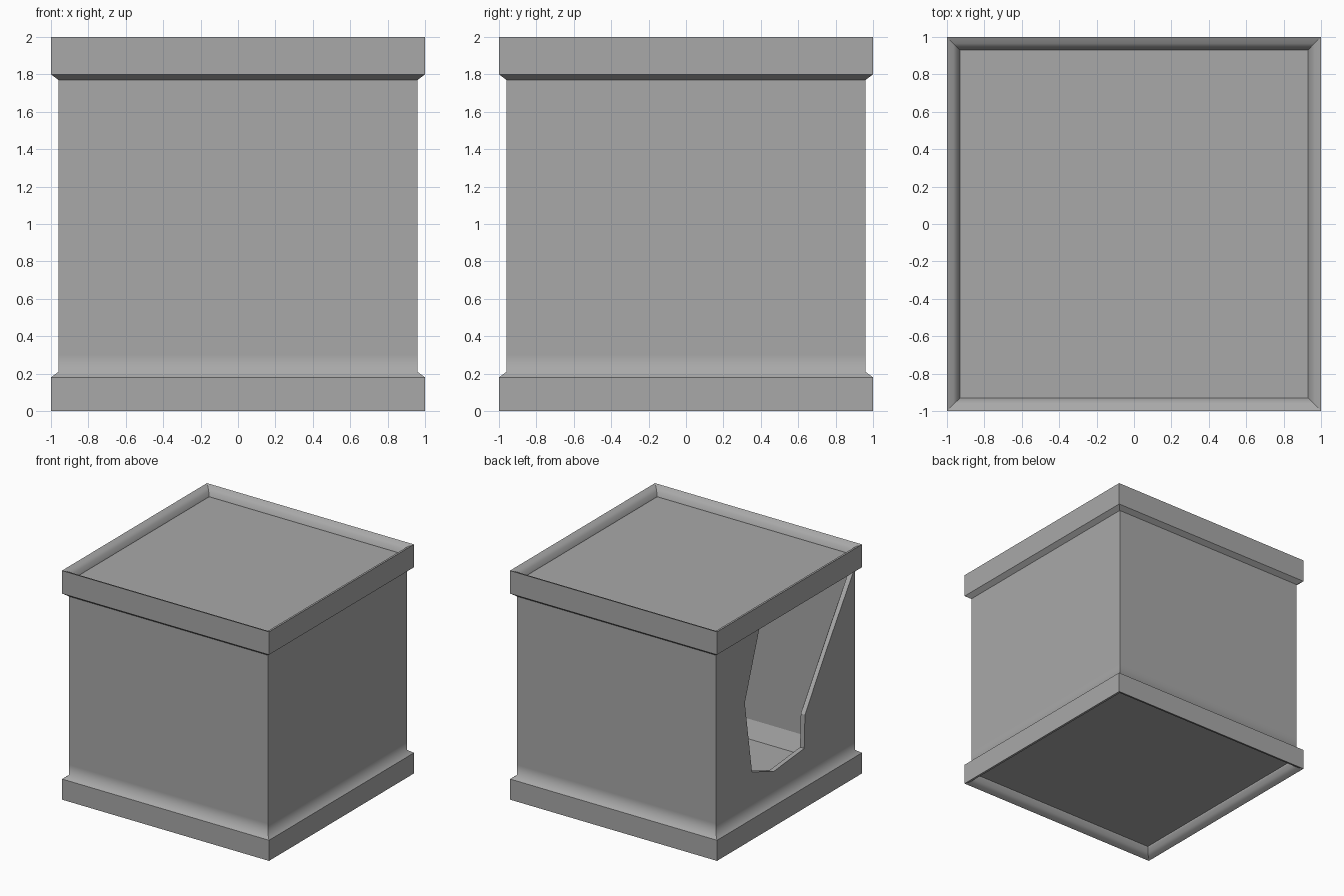
import bpy
import bmesh

old = bpy.data.objects.get("Cube")
if old:
    bpy.data.objects.remove(old, do_unlink=True)

# Single grey material
grey = bpy.data.materials.new("plain_grey")
grey.use_nodes = True
colour = (0.395, 0.395, 0.395, 1)
grey.diffuse_color = colour
grey.node_tree.nodes["Principled BSDF"].inputs["Base Color"].default_value = colour


def finish(name, bm):
    bmesh.ops.recalc_face_normals(bm, faces=bm.faces)
    mesh = bpy.data.meshes.new(name)
    bm.to_mesh(mesh)
    bm.free()
    mesh.materials.append(grey)
    obj = bpy.data.objects.new(name, mesh)
    bpy.context.collection.objects.link(obj)
    return obj


def square_sweep(name, profile):
    """Sweep a closed (half width, height, is soft) profile around a square."""
    bm = bmesh.new()
    corners = ((-1, -1), (1, -1), (1, 1), (-1, 1))
    rings = [[bm.verts.new((sx * r, sy * r, z)) for sx, sy in corners]
             for r, z, soft in profile]
    for a, b in zip(rings, rings[1:] + rings[:1]):
        for i in range(4):
            j = (i + 1) % 4
            bm.faces.new((a[i], a[j], b[j], b[i])).smooth = True
    # Mitres and hard rings stay sharp, rounded rings blend
    for edge in bm.edges:
        edge.smooth = False
    for ring, (r, z, soft) in zip(rings, profile):
        for i in range(4):
            bm.edges.get((ring[i], ring[(i + 1) % 4])).smooth = soft
    return finish(name, bm)


def panel(name, half, low, high):
    bm = bmesh.new()
    bmesh.ops.create_cube(bm, size=1)
    for v in bm.verts:
        v.co.x *= 2 * half
        v.co.y *= 2 * half
        v.co.z = high if v.co.z > 0 else low
    return finish(name, bm)


# Rounded rim and inner skirting, used at the base and mirrored for the lid
rim = [(0.93, 0.085, False), (0.93, 0.07, False), (0.945, 0.035, True),
       (0.965, 0.014, True), (1, 0, False)]
skirting = [(0.92, 0.23, False), (0.855, 0.085, False)]


def flipped(points):
    return [(r, 2 - z, soft) for r, z, soft in reversed(points)]


# Hollow shell: base band, walls and lid band in one sweep
outside = [(1, 0.18, False), (0.96, 0.21, True), (0.96, 0.3, True),
           (0.96, 1.77, False), (1, 1.8, False)]
shell = square_sweep("shell", rim + outside + flipped(rim) + flipped(skirting) + skirting)

# Floor and top panels, recessed inside the rims
panel("floor_panel", 0.929, 0.08, 0.09)
panel("top_panel", 0.929, 1.91, 1.927)

# Jagged opening broken through the -x wall
outline = [(0.36, 1.77), (0.56, 1.2), (0.46, 0.56), (0.16, 0.45),
           (-0.26, 0.49), (-0.27, 0.78), (-0.95, 1.77)]
bm = bmesh.new()
face = bm.faces.new([bm.verts.new((-1.1, y, z)) for y, z in outline])
grown = bmesh.ops.extrude_face_region(bm, geom=[face])
for item in grown["geom"]:
    if isinstance(item, bmesh.types.BMVert):
        item.co.x = -0.8
        item.co.y = max(item.co.y, -0.92)
cutter = finish("opening_cutter", bm)
cutter.hide_render = True
cutter.hide_viewport = True

cut = shell.modifiers.new("opening", 'BOOLEAN')
cut.operation = 'DIFFERENCE'
cut.solver = 'EXACT'
cut.object = cutter
